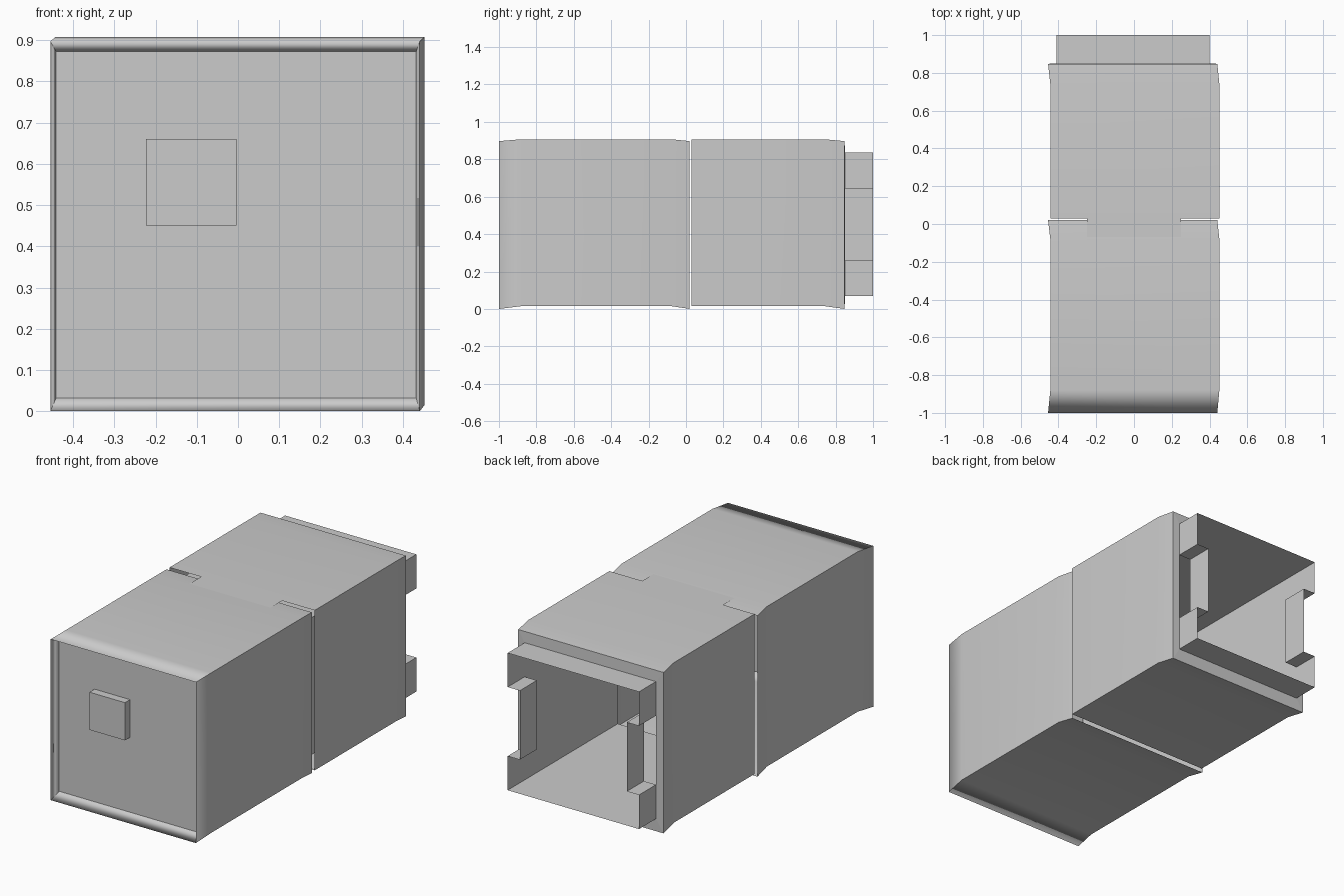
import bpy
import bmesh

cube = bpy.data.objects.get("Cube")
if cube:
    bpy.data.objects.remove(cube, do_unlink=True)

grey = bpy.data.materials.new("plain grey")
grey.use_nodes = True
GREY = (0.6, 0.6, 0.6, 1)
grey.diffuse_color = GREY
grey.node_tree.nodes["Principled BSDF"].inputs["Base Color"].default_value = GREY


def finish(name, bm, smooth=False):
    mesh = bpy.data.meshes.new(name)
    for f in bm.faces:
        f.smooth = smooth
    bm.to_mesh(mesh)
    bm.free()
    mesh.materials.append(grey)
    obj = bpy.data.objects.new(name, mesh)
    bpy.context.collection.objects.link(obj)
    return obj


def rect(x0, x1, z0, z1):
    return [(x0, z0), (x1, z0), (x1, z1), (x0, z1)]


def loft(name, stations, smooth=False, cap=False):
    """Skin matching (y, outline) stations; lengthwise edges stay sharp."""
    bm = bmesh.new()
    loops = [[bm.verts.new((x, y, z)) for x, z in pts] for y, pts in stations]
    for a, b in zip(loops, loops[1:]):
        n = len(a)
        for i in range(n):
            j = (i + 1) % n
            bm.faces.new((a[i], a[j], b[j], b[i]))
        for i in range(n):
            bm.edges.get((a[i], b[i])).smooth = False
    if cap:
        face = bm.faces.new(loops[0][::-1])
        for e in face.edges:
            e.smooth = False
    bmesh.ops.recalc_face_normals(bm, faces=bm.faces)
    return finish(name, bm, smooth)


body = rect(-0.443, 0.452, 0.015, 0.907)
end = rect(-0.455, 0.441, 0.0, 0.897)
bore = rect(-0.41, 0.40, 0.07, 0.835)

# Front shell with its recessed end panel
loft("front_shell", [
    (-0.945, rect(-0.441, 0.432, 0.032, 0.872)),
    (-1.0, end), (-0.88, body), (-0.08, body), (0.02, end)], True, True)

# Rear shell and the lining inside it
loft("rear_shell", [(0.03, body), (0.74, body), (0.848, end)], True)
loft("rear_lining", [(0.03, bore), (0.85, bore)])

# Flange closing the rear shell around the lining
loft("rear_flange", [(0.848, end), (0.85, bore)])

# Socket sleeve with a notch stepped into each side
low, high, step = 0.26, 0.645, 0.075
x0, x1 = bore[0][0], bore[1][0]
notched = [bore[0], bore[1],
           (x1, low), (x1 - step, low), (x1 - step, high), (x1, high),
           bore[2], bore[3],
           (x0, high), (x0 + step, high), (x0 + step, low), (x0, low)]
loft("rear_socket", [(0.85, notched), (1.0, notched)])

# Strip bridging the joint on top
bm = bmesh.new()
bm.faces.new([bm.verts.new((x, y, 0.906)) for x, y in
              ((-0.25, -0.08), (0.25, -0.08), (0.25, 0.04), (-0.25, 0.04))])
finish("joint_strip", bm)

# Button on the front panel
button = rect(-0.223, -0.004, 0.45, 0.66)
loft("front_button", [(-0.99, button), (-0.94, button)], cap=True)
